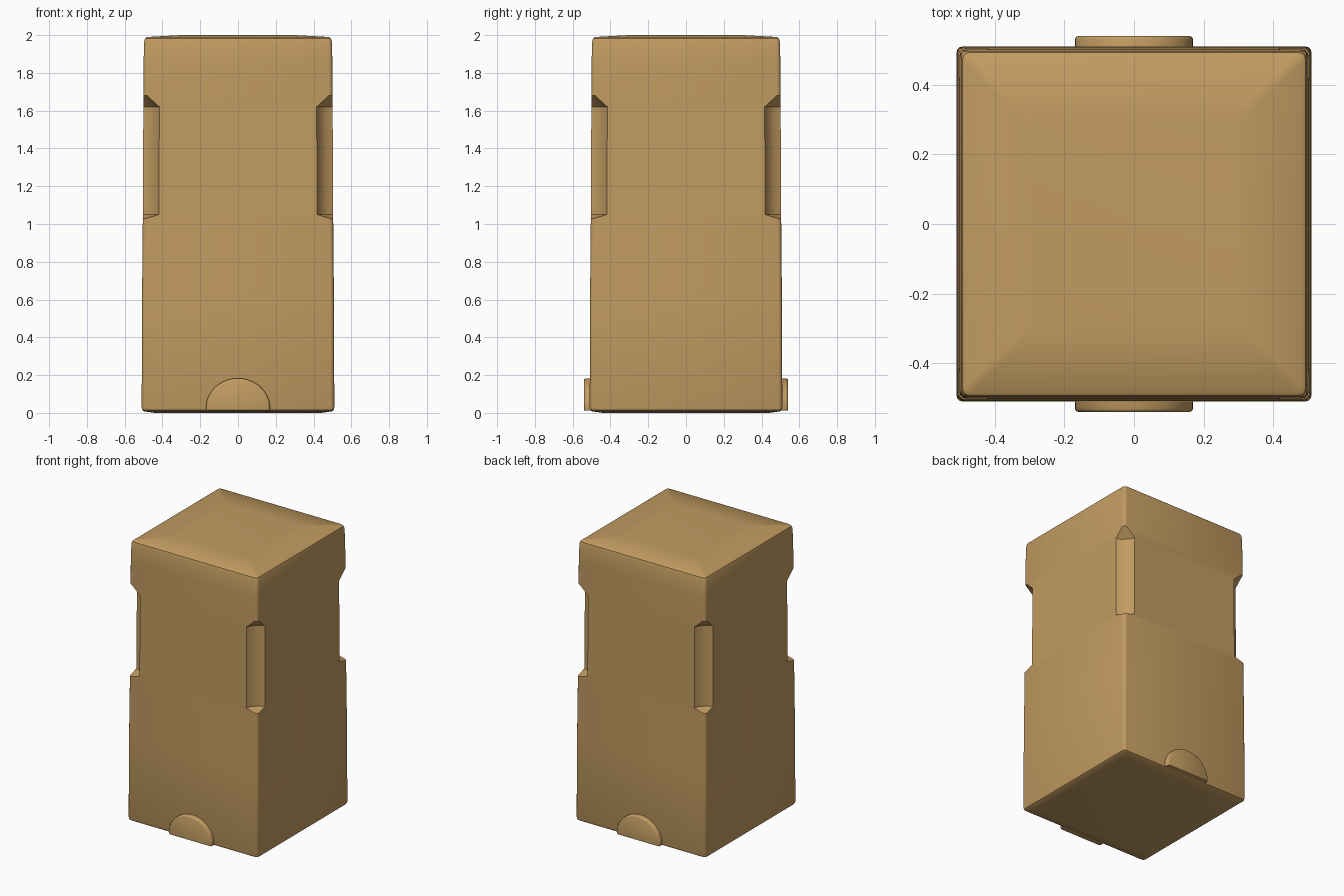
import bpy, bmesh, math

if "Cube" in bpy.data.objects:
    bpy.data.objects.remove(bpy.data.objects["Cube"])

tan = bpy.data.materials.new("cardboard_tan")
tan.diffuse_color = (0.54, 0.33, 0.12, 1)
tan.use_nodes = True
tan.node_tree.nodes["Principled BSDF"].inputs["Base Color"].default_value = tan.diffuse_color


def finish(name, bm, angle):
    bmesh.ops.recalc_face_normals(bm, faces=bm.faces)
    me = bpy.data.meshes.new(name)
    bm.to_mesh(me)
    bm.free()
    ob = bpy.data.objects.new(name, me)
    bpy.context.collection.objects.link(ob)
    me.materials.append(tan)
    bpy.ops.object.select_all(action='DESELECT')
    ob.select_set(True)
    bpy.context.view_layer.objects.active = ob
    bpy.ops.object.shade_smooth_by_angle(angle=math.radians(angle))
    return ob


def corner(h, kind):
    """Four points of the +x +y corner, going counter-clockwise."""
    if kind == "grip":   # shallow concave notch
        a = [(h, h - .085), (h - .035, h - .07)]
        return a + [(y, x) for x, y in reversed(a)]
    r = .02              # softly rounded edge
    return [(h - r + r * math.cos(t), h - r + r * math.sin(t))
            for t in (math.pi / 2 * i / 3 for i in range(4))]


def ring(bm, z, h, kind):
    pts = []
    for q in range(4):
        c, s = round(math.cos(q * math.pi / 2)), round(math.sin(q * math.pi / 2))
        pts += [bm.verts.new((x * c - y * s, x * s + y * c, z))
                for x, y in corner(h, kind)]
    return pts


# Tall box lofted upwards, with a notch in each vertical edge
levels = [(0.0, .44, "edge"), (.008, .497, "edge"), (.014, .506, "edge"),
          (.03, .51, "edge"), (.6, .508, "edge"), (1.03, .504, "edge"),
          (1.05, .504, "grip"), (1.62, .501, "grip"), (1.68, .501, "edge"),
          (1.85, .5, "edge"), (1.965, .497, "edge"), (1.982, .492, "edge"),
          (1.99, .482, "edge"), (2.0, .3, "edge")]
bm = bmesh.new()
rings = [ring(bm, *lv) for lv in levels]
for lo, hi in zip(rings, rings[1:]):
    for i in range(16):
        j = (i + 1) % 16
        bm.faces.new((lo[i], lo[j], hi[j], hi[i]))
bm.faces.new(rings[0])
bm.faces.new(rings[-1])
finish("box_body", bm, 32)

# Half-round tabs at the foot of the front and back
for name, side in (("front_tab", -1), ("back_tab", 1)):
    bm = bmesh.new()
    outline = [(.17 * math.cos(math.pi * i / 20), .025 + .158 * math.sin(math.pi * i / 20))
               for i in range(21)]
    outline += [(-.165, .012), (.165, .012)]
    tab_rings = []
    for y, k in ((.48, 1), (.53, 1), (.537, .975), (.54, .93)):
        tab_rings.append([bm.verts.new((x * k, side * y, .05 + (z - .05) * k))
                          for x, z in outline])
    n = len(outline)
    for a, b in zip(tab_rings, tab_rings[1:]):
        for i in range(n):
            j = (i + 1) % n
            bm.faces.new((a[i], a[j], b[j], b[i]))
    bm.faces.new(tab_rings[0])
    bm.faces.new(tab_rings[-1])
    finish(name, bm, 40)
